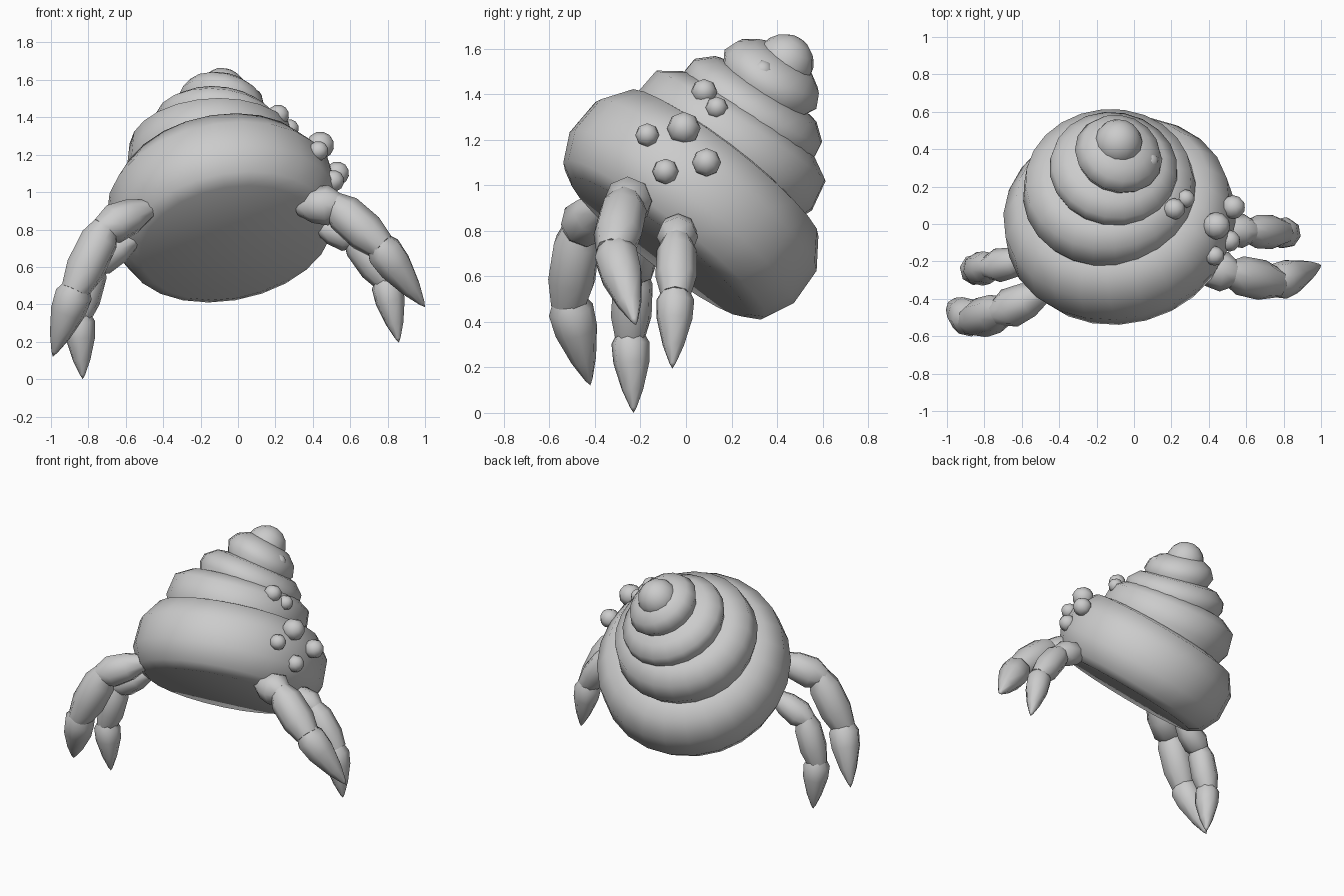
import bpy, bmesh, math
from mathutils import Vector

if "Cube" in bpy.data.objects:
    bpy.data.objects.remove(bpy.data.objects["Cube"])

grey = bpy.data.materials.new("light_grey")
grey.diffuse_color = (0.6, 0.6, 0.6, 1)
grey.use_nodes = True
grey.node_tree.nodes["Principled BSDF"].inputs["Base Color"].default_value = grey.diffuse_color


def lathe(name, origin, axis, profile, sides, smooth=40):
    """Spin (distance along axis, radius) points round an axis; ends are closed."""
    origin, axis = Vector(origin), Vector(axis).normalized()
    turn = axis.to_track_quat('Z', 'Y')
    bm = bmesh.new()
    rings = []
    for s, r in profile:
        if r == 0:
            rings.append([bm.verts.new(origin + axis * s)])
            continue
        rings.append([bm.verts.new(origin + turn @ Vector(
            (r * math.cos(a), r * math.sin(a), s)))
            for a in (math.tau * i / sides for i in range(sides))])
    for lo, hi in zip(rings, rings[1:]):
        for i in range(sides):
            j = (i + 1) % sides
            if len(lo) == 1:
                bm.faces.new((lo[0], hi[j], hi[i]))
            elif len(hi) == 1:
                bm.faces.new((lo[i], lo[j], hi[0]))
            else:
                bm.faces.new((lo[i], lo[j], hi[j], hi[i]))
    for ring in (rings[0], rings[-1]):
        if len(ring) > 1:
            bm.faces.new(ring)
    bmesh.ops.recalc_face_normals(bm, faces=bm.faces)
    mesh = bpy.data.meshes.new(name)
    bm.to_mesh(mesh)
    bm.free()
    mesh.materials.append(grey)
    ob = bpy.data.objects.new(name, mesh)
    bpy.context.collection.objects.link(ob)
    bpy.ops.object.select_all(action='DESELECT')
    ob.select_set(True)
    bpy.context.view_layer.objects.active = ob
    bpy.ops.object.shade_smooth_by_angle(angle=math.radians(smooth))
    return ob


def ball(name, centre, radius, axis, sides, rows):
    prof = [(-radius * math.cos(math.pi * k / rows),
             radius * math.sin(math.pi * k / rows) if 0 < k < rows else 0)
            for k in range(rows + 1)]
    return lathe(name, centre, axis, prof, sides, 60)


# Shell: whorls that shrink and roll to the right towards the tip
lathe("shell_body_whorl", (-0.08, 0.03, 0.92), (-0.16, 0.605, 0.78),
      [(-0.25, 0), (-0.245, 0.49), (-0.205, 0.56), (-0.08, 0.62),
       (0.095, 0.612), (0.222, 0.525), (0.25, 0.40)], 24, 60)
lathe("shell_second_whorl", (-0.135, 0.225, 1.235), (-0.05, 0.545, 0.84),
      [(-0.25, 0.40), (-0.11, 0.465), (0.03, 0.445), (0.092, 0.345), (0.11, 0.2)], 24, 60)
lathe("shell_third_whorl", (-0.105, 0.31, 1.36), (0.10, 0.54, 0.83),
      [(-0.15, 0.30), (-0.05, 0.345), (0.01, 0.338), (0.07, 0.27), (0.09, 0.17)], 20, 60)
lathe("shell_fourth_whorl", (-0.07, 0.40, 1.51), (0.24, 0.53, 0.81),
      [(-0.13, 0.20), (-0.055, 0.24), (0.01, 0.212), (0.055, 0.15), (0.07, 0.08)], 16, 60)
ball("shell_tip", (-0.085, 0.432, 1.535), 0.13, (0.3, 0.53, 0.8), 14, 8)

# Small knobs on the right side of the shell
knobs = [(0.43, -0.17, 1.22, 0.053), (0.44, -0.01, 1.25, 0.074),
         (0.51, -0.09, 1.06, 0.058), (0.53, 0.09, 1.10, 0.064),
         (0.215, 0.08, 1.41, 0.058), (0.275, 0.135, 1.34, 0.050),
         (0.08, 0.335, 1.50, 0.051)]
for i, (x, y, z, r) in enumerate(knobs):
    ball(f"shell_knob_{i + 1}", (x, y, z), r, (1, 0, 0.3), 8, 6)

# Legs: hip, shin and pointed claw along a path of four joints
HIP = [(-0.05, 0.5), (0.35, 0.88), (0.8, 1.0), (1.14, 0.6)]
SHIN = [(-0.08, 0.6), (0.2, 0.97), (0.7, 1.0), (1.06, 0.72)]
CLAW = [(-0.06, 0.6), (0.1, 0.93), (0.35, 0.88), (0.7, 0.52), (0.93, 0.16), (1.0, 0)]
legs = {
    "front_right_leg": (0.108, [(0.33, -0.22, 0.93), (0.52, -0.265, 0.93),
                                (0.755, -0.315, 0.72), (1.0, -0.22, 0.385)]),
    "back_right_leg": (0.091, [(0.44, -0.03, 0.82), (0.62, -0.04, 0.76),
                               (0.79, -0.045, 0.53), (0.86, -0.06, 0.195)]),
    "front_left_leg": (0.108, [(-0.49, -0.37, 0.905), (-0.71, -0.47, 0.81),
                               (-0.865, -0.515, 0.49), (-0.99, -0.42, 0.12)]),
    "back_left_leg": (0.091, [(-0.57, -0.19, 0.74), (-0.77, -0.23, 0.62),
                              (-0.85, -0.245, 0.34), (-0.83, -0.23, 0.0)]),
}
for leg, (radius, joints) in legs.items():
    for part, prof, a, b in zip(("hip", "shin", "claw"), (HIP, SHIN, CLAW),
                                joints, joints[1:]):
        a, b = Vector(a), Vector(b)
        length = (b - a).length
        lathe(f"{leg}_{part}", a, b - a,
              [(s * length, r * radius) for s, r in prof], 8, 50)
